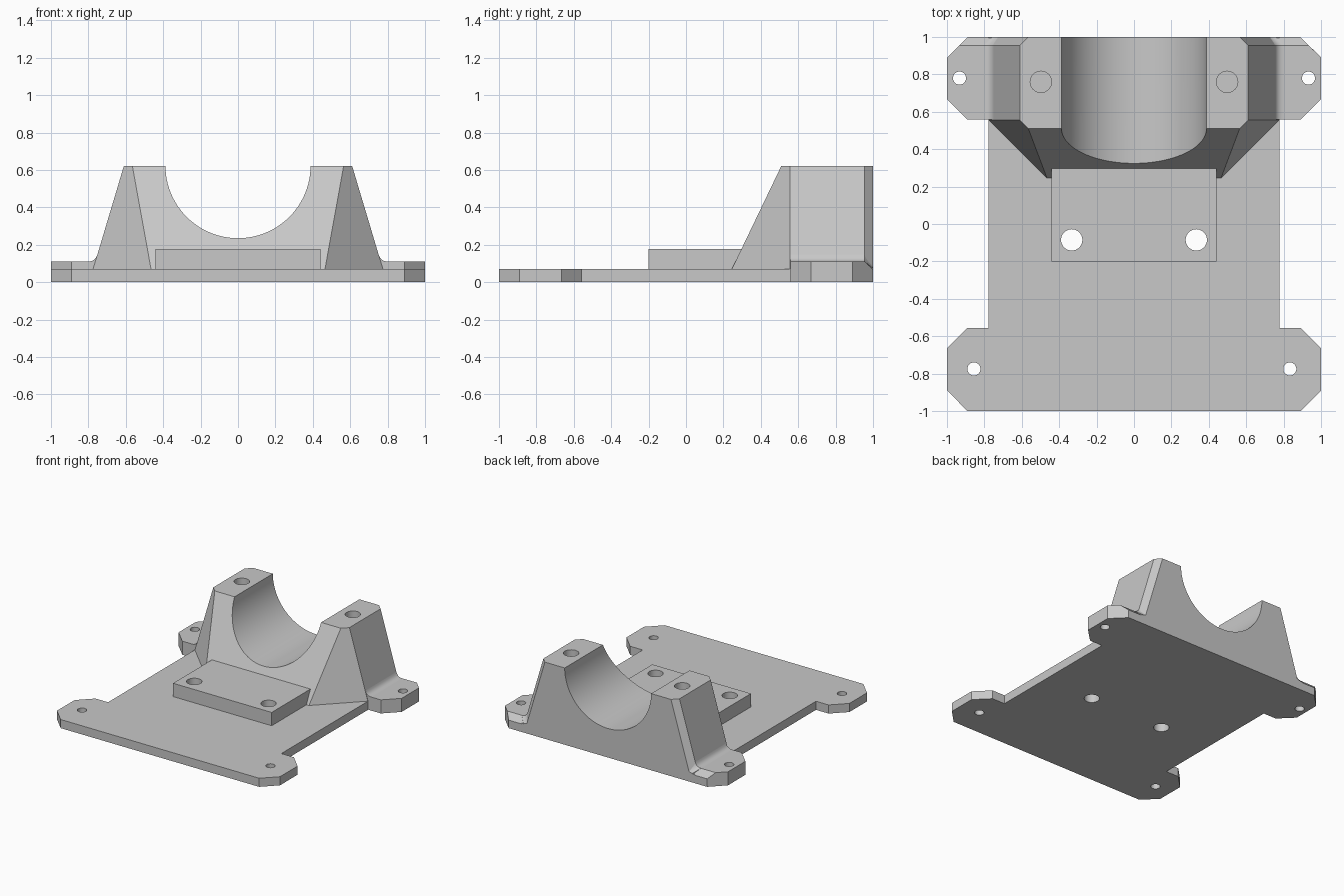
import bpy, bmesh, math
from mathutils import Matrix, Vector

cube = bpy.data.objects.get("Cube")
if cube:
    bpy.data.objects.remove(cube, do_unlink=True)

grey = bpy.data.materials.new("plain grey")
grey.use_nodes = True
colour = (0.58, 0.58, 0.58, 1)
grey.diffuse_color = colour
grey.node_tree.nodes["Principled BSDF"].inputs["Base Color"].default_value = colour

PLATE, EAR, TOP = 0.07, 0.11, 0.622   # heights of the main levels
CH = 0.045                            # chamfer of the saddle corners


def make_object(name, bm):
    bmesh.ops.recalc_face_normals(bm, faces=bm.faces)
    mesh = bpy.data.meshes.new(name)
    bm.to_mesh(mesh)
    bm.free()
    mesh.materials.append(grey)
    obj = bpy.data.objects.new(name, mesh)
    bpy.context.collection.objects.link(obj)
    return obj


def prism(outline, z0, z1):
    bm = bmesh.new()
    face = bm.faces.new([bm.verts.new((x, y, z0)) for x, y in outline])
    new = bmesh.ops.extrude_face_region(bm, geom=[face])["geom"]
    verts = [v for v in new if isinstance(v, bmesh.types.BMVert)]
    bmesh.ops.translate(bm, vec=(0, 0, z1 - z0), verts=verts)
    return bm


def hull(points):
    bm = bmesh.new()
    for p in points:
        bm.verts.new(p)
    bmesh.ops.convex_hull(bm, input=bm.verts)
    bmesh.ops.dissolve_limit(bm, angle_limit=math.radians(1),
                             verts=bm.verts, edges=bm.edges)
    return bm


def both(points):
    return [(s * x, y, z) for s in (-1, 1) for x, y, z in points]


def half_width(z):
    return 0.775 - 0.165 * (z - PLATE) / (TOP - PLATE)


# Base plate with two front mounting ears
half = [(0.89, -1), (1, -0.89), (1, -0.665), (0.89, -0.555), (0.777, -0.555), (0.777, 1)]
plate = make_object("base_plate",
                    prism(half + [(-x, y) for x, y in reversed(half)], 0, PLATE))

# Saddle block: tapered sides, chamfered corners and a sloping front gusset
FRONT, KNEE = 0.51, 0.335
points = []
for z in (PLATE, TOP):
    w = half_width(z)
    points += [(w, 0.555, z), (w, 1 - CH, z), (w - CH, 1, z)]
for z in (PLATE, KNEE, TOP):
    y = FRONT - max(0, KNEE - z)
    points.append((half_width(z) - (0.555 - y), y, z))
saddle = make_object("saddle", hull(both(points)))

# Raised pad in front of the saddle
pad_outline = [(-0.442, -0.2), (0.442, -0.2), (0.442, 0.4), (-0.442, 0.4)]
bm = prism(pad_outline, PLATE, 0.178)
for v in bm.verts:            # keep the back face just inside the gusset slope
    if v.co.y > 0:
        v.co.y = 0.26 + v.co.z - PLATE
pad = make_object("raised_pad", bm)
parts = [plate, saddle, pad]

# Rear ears, with a bevelled back edge, and the fillets that join them to the saddle
for side, s in (("right", -1), ("left", 1)):
    outline = [(0.72, 0.558), (0.89, 0.558), (1, 0.667), (1, 0.89), (0.89, 1), (0.72, 1)]
    bm = prism([(s * x, y) for x, y in outline], 0, EAR)
    cut = bmesh.ops.bisect_plane(bm, geom=bm.verts[:] + bm.edges[:] + bm.faces[:],
                                 plane_co=(0, 1 - CH, EAR), plane_no=(0, 1, 1),
                                 clear_outer=True)["geom_cut"]
    bmesh.ops.holes_fill(bm, edges=[e for e in cut if isinstance(e, bmesh.types.BMEdge)])
    parts.append(make_object(f"rear_ear_{side}", bm))

    corner = Vector((half_width(EAR), EAR))
    reach = 0.04
    up = corner + Vector((-0.287, 0.958)) * reach
    out = corner + Vector((reach, 0))
    section = [corner + Vector((-0.03, -0.03))]
    for i in range(7):
        t = i / 6
        section.append(up * (1 - t) ** 2 + corner * 2 * t * (1 - t) + out * t ** 2)
    section.append(out + Vector((0, -0.03)))
    bm = bmesh.new()
    rings = []
    for y, inset in ((0.558, 0), (1 - CH, 0), (1, CH)):
        rings.append([bm.verts.new((s * (p.x - inset), y, p.y - inset * 0.8))
                      for p in section])
    for a, b in zip(rings, rings[1:]):
        for i in range(len(a)):
            j = (i + 1) % len(a)
            bm.faces.new((a[i], a[j], b[j], b[i]))
    bm.faces.new(rings[0])
    bm.faces.new(rings[-1])
    parts.append(make_object(f"ear_fillet_{side}", bm))

# Cutter: half-round bore, blind screw holes and through holes
bm = bmesh.new()


def drill(x, y, radius, z0, z1):
    bmesh.ops.create_cone(bm, cap_ends=True, segments=32, radius1=radius, radius2=radius,
                          depth=z1 - z0, matrix=Matrix.Translation((x, y, (z0 + z1) / 2)))


bmesh.ops.create_cone(bm, cap_ends=True, segments=96, radius1=0.388, radius2=0.388, depth=1,
                      matrix=Matrix.Translation((0, 0.7, TOP + 0.001))
                      @ Matrix.Rotation(math.pi / 2, 4, "X"))
for s in (-1, 1):
    drill(s * 0.333, -0.085, 0.057, -0.1, 0.3)
    drill(s * 0.498, 0.76, 0.057, 0.25, 0.7)
    drill(s * 0.933, 0.78, 0.035, -0.1, 0.3)
for x in (-0.856, 0.833):
    drill(x, -0.775, 0.035, -0.1, 0.3)
cutter = make_object("hole_cutter", bm)
cutter.hide_render = True

# Cut the holes, bake the result, and smooth only the round surfaces
for part in parts:
    if "fillet" not in part.name:
        mod = part.modifiers.new("holes", "BOOLEAN")
        mod.operation, mod.solver, mod.object = "DIFFERENCE", "EXACT", cutter
        bpy.context.view_layer.update()
        graph = bpy.context.evaluated_depsgraph_get()
        baked = bpy.data.meshes.new_from_object(part.evaluated_get(graph))
        part.modifiers.clear()
        part.data = baked
    part.data.shade_smooth()
    part.data.set_sharp_from_angle(angle=math.radians(25))
bpy.data.objects.remove(cutter, do_unlink=True)
